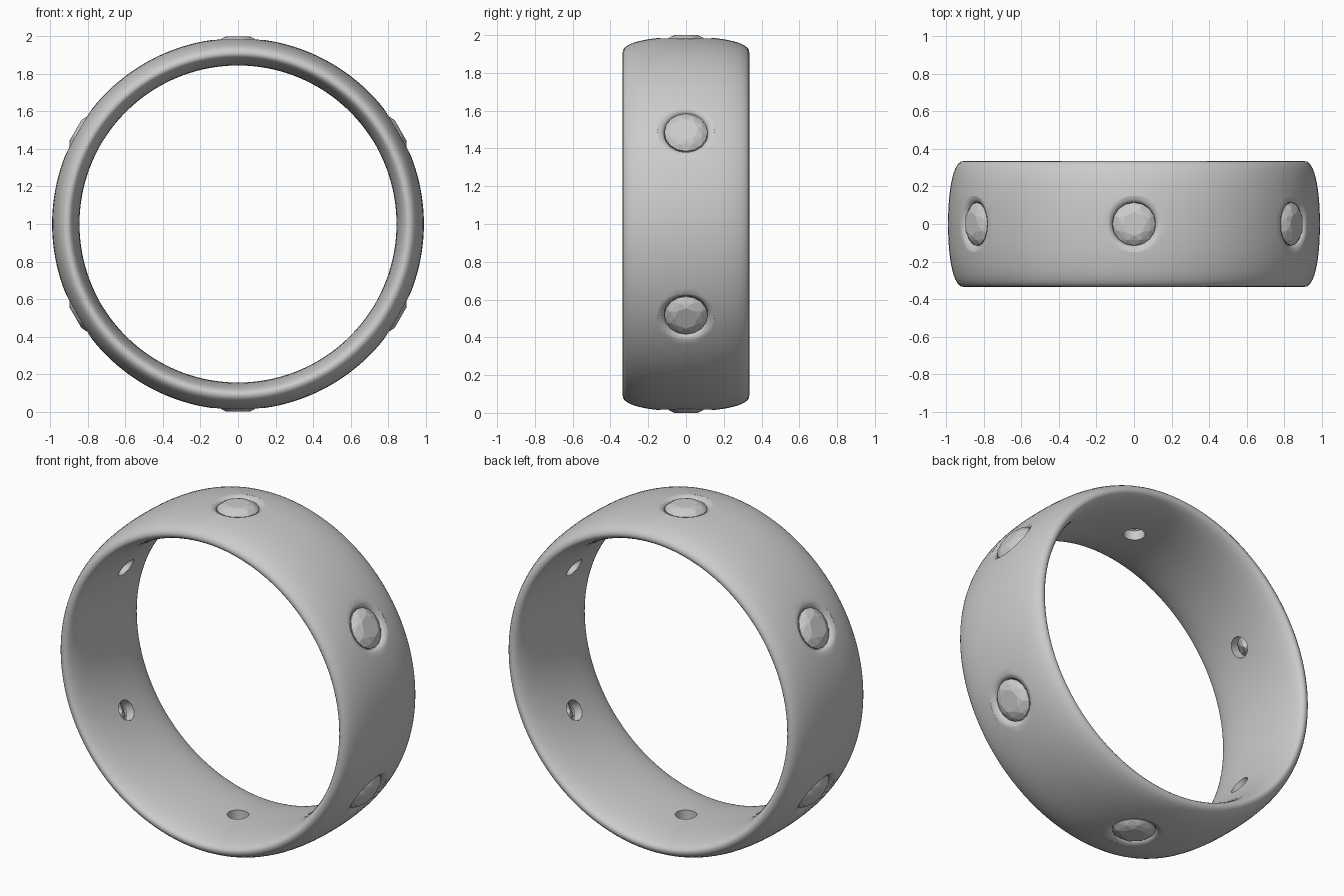
import bpy, bmesh, math
from mathutils import Matrix, Vector

if "Cube" in bpy.data.objects:
    bpy.data.objects.remove(bpy.data.objects["Cube"])

CENTRE = Matrix.Translation((0, 0, 1))


def make_object(name, bm):
    bmesh.ops.recalc_face_normals(bm, faces=bm.faces)
    me = bpy.data.meshes.new(name)
    bm.to_mesh(me)
    bm.free()
    ob = bpy.data.objects.new(name, me)
    bpy.context.collection.objects.link(ob)
    return ob


def revolve(points, axis, steps, closed):
    bm = bmesh.new()
    vs = [bm.verts.new(p) for p in points]
    edges = [bm.edges.new((a, b)) for a, b in zip(vs, vs[1:])]
    if closed:
        edges.append(bm.edges.new((vs[-1], vs[0])))
    bmesh.ops.spin(bm, geom=vs + edges, cent=(0, 0, 0), axis=axis,
                   angle=2 * math.pi, steps=steps, use_duplicate=False)
    bmesh.ops.remove_doubles(bm, verts=bm.verts, dist=1e-5)
    return bm


def spow(v, e):
    return math.copysign(abs(v) ** e, v)


# Band: rounded comfort-fit section swept around the y axis
section = []
for i in range(48):
    a = 2 * math.pi * i / 48
    c, s = spow(math.cos(a), 2 / 2.2), spow(math.sin(a), 2 / 2.2)
    section.append((0, 0.335 * c, 0.91 + (0.081 if s > 0 else 0.065) * s))
band = make_object("band", revolve(section, (0, 1, 0), 144, True))
band.data.transform(CENTRE)

# Stone seats: flared pocket narrowing to a through hole
seat = [(0, 0.78), (0.058, 0.78), (0.058, 0.90), (0.114, 0.950), (0.116, 0.962),
        (0.121, 0.971), (0.129, 0.977), (0.14, 0.981), (0.15, 0.9835),
        (0.16, 1.05), (0, 1.05)]
for k in range(6):
    turn = CENTRE @ Matrix.Rotation(k * math.pi / 3, 4, 'Y')
    bm = revolve([(r, 0, h) for r, h in seat], (0, 0, 1), 48, False)
    cutter = make_object("seat_cutter_%d" % (k + 1), bm)
    cutter.data.transform(turn)
    cutter.hide_render = True
    mod = band.modifiers.new("seat", 'BOOLEAN')
    mod.operation = 'DIFFERENCE'
    mod.solver = 'EXACT'
    mod.object = cutter

# Apply the cuts, then remove the cutters
bpy.context.view_layer.objects.active = band
band.select_set(True)
for mod in list(band.modifiers):
    cutter = mod.object
    bpy.ops.object.modifier_apply(modifier=mod.name)
    bpy.data.objects.remove(cutter)
bpy.ops.object.shade_smooth_by_angle(angle=math.radians(35))

# Gems: faceted brilliants as hulls of table, crown, girdle and culet
levels = [(8, 0.062, 1.0, 0), (8, 0.092, 0.989, 0.5), (16, 0.115, 0.969, 0),
          (16, 0.115, 0.962, 0), (8, 0.06, 0.915, 0.5), (1, 0, 0.872, 0)]
for k in range(6):
    bm = bmesh.new()
    for n, r, h, off in levels:
        for i in range(n):
            a = 2 * math.pi * (i + off) / n
            bm.verts.new((r * math.cos(a), r * math.sin(a), h))
    bmesh.ops.convex_hull(bm, input=bm.verts)
    bmesh.ops.dissolve_limit(bm, angle_limit=0.01, verts=bm.verts, edges=bm.edges)
    gem = make_object("gem_%d" % (k + 1), bm)
    gem.data.transform(CENTRE @ Matrix.Rotation(k * math.pi / 3, 4, 'Y'))
